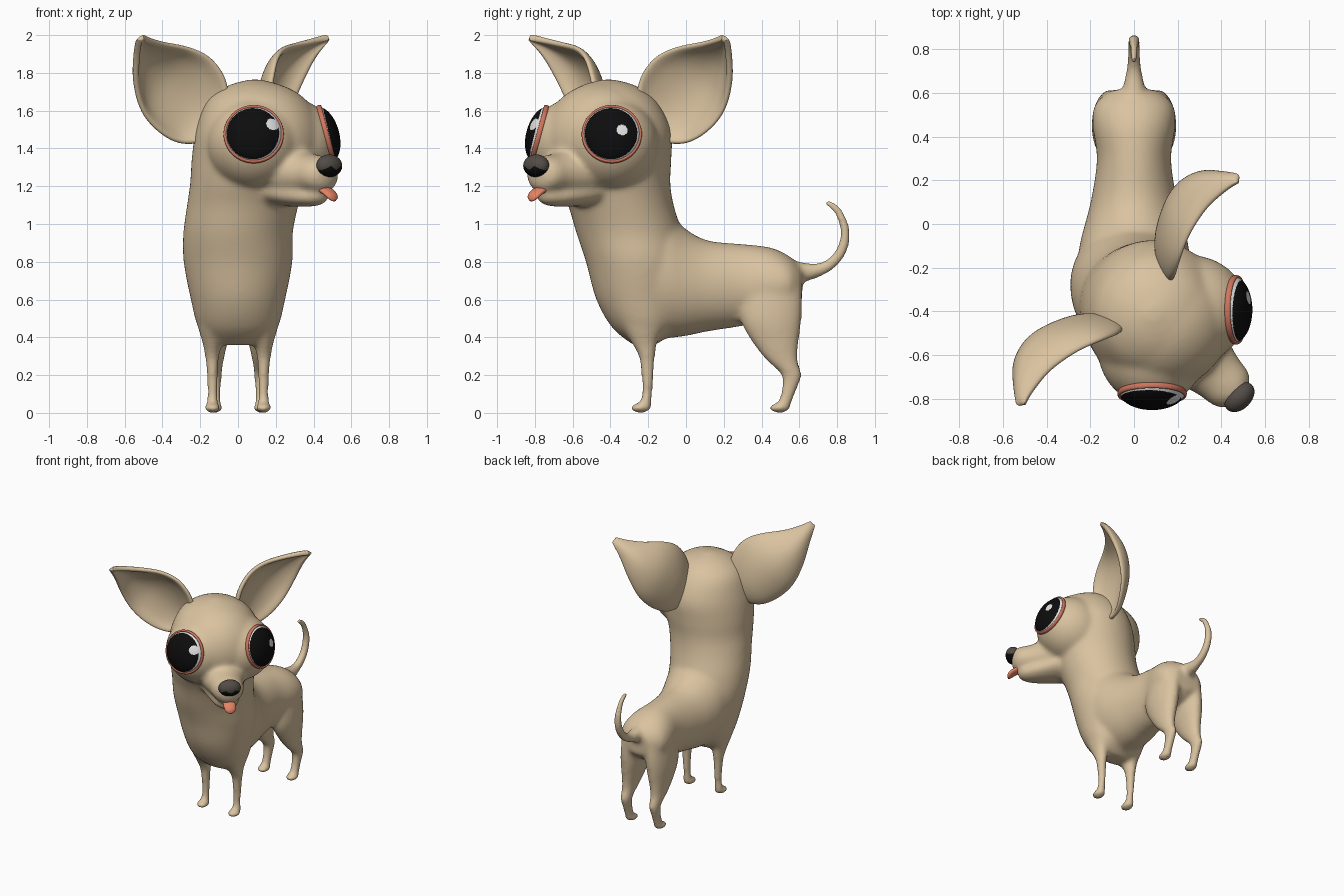
import bpy, bmesh, math
from mathutils import Vector as V

if "Cube" in bpy.data.objects:
    bpy.data.objects.remove(bpy.data.objects["Cube"])


def material(name, rgb):
    m = bpy.data.materials.new(name)
    m.diffuse_color = (*rgb, 1)
    m.use_nodes = True
    m.node_tree.nodes["Principled BSDF"].inputs["Base Color"].default_value = m.diffuse_color
    return m


TAN = material("tan coat", (0.70, 0.545, 0.35))
BLACK = material("black", (0.004, 0.004, 0.004))
WHITE = material("eye white", (0.78, 0.78, 0.78))
RIM = material("pink eyelid", (0.62, 0.18, 0.11))
GREY = material("dark grey nose", (0.085, 0.073, 0.062))
TONGUE = material("pink tongue", (0.78, 0.23, 0.13))

# The head is turned 45 degrees: its own forward and sideways axes
HEAD = V((0.09, -0.40, 0))
FWD = V((1, -1, 0)).normalized()
SIDE = V((1, 1, 0)).normalized()
X, Y, UP = V((1, 0, 0)), V((0, 1, 0)), V((0, 0, 1))


def flip(p):
    """Mirror a point across the plane of the turned head."""
    return V((-0.31 - p[1], -0.31 - p[0], p[2]))


def spline(rows, n):
    """Smooth in-between rows of numbers (Catmull-Rom)."""
    out, last = [], len(rows) - 1
    for k in range(n + 1):
        t = k / n * last
        i = min(int(t), last - 1)
        t -= i
        a, b, c, d = (rows[max(0, min(last, j))] for j in (i - 1, i, i + 1, i + 2))
        out.append([0.5 * (2 * q + (r - p) * t + (2 * p - 5 * q + 4 * r - s) * t * t
                           + (3 * q - p - 3 * r + s) * t ** 3)
                    for p, q, r, s in zip(a, b, c, d)])
    return out


def loft(bm, rings, sides=32):
    """Closed skin over elliptic rings (centre, half axis u, half axis v)."""
    loops = []
    for c, u, v in rings:
        loops.append([bm.verts.new(c + u * math.cos(a) + v * math.sin(a))
                      for a in (2 * math.pi * i / sides for i in range(sides))])
    for a, b in zip(loops, loops[1:]):
        for i in range(sides):
            j = (i + 1) % sides
            bm.faces.new((a[i], a[j], b[j], b[i]))
    bm.faces.new(loops[0][::-1])
    bm.faces.new(loops[-1])


def ball(bm, c, f, s, u, sub=4):
    """Ellipsoid with three half axes."""
    for v in bmesh.ops.create_icosphere(bm, subdivisions=sub, radius=1)["verts"]:
        v.co = V(c) + f * v.co.x + s * v.co.y + u * v.co.z


def finish(bm, name, mats):
    bmesh.ops.recalc_face_normals(bm, faces=bm.faces[:])
    me = bpy.data.meshes.new(name)
    for f in bm.faces:
        f.smooth = True
    bm.to_mesh(me)
    bm.free()
    ob = bpy.data.objects.new(name, me)
    bpy.context.collection.objects.link(ob)
    for m in mats:
        me.materials.append(m)
    return ob


# Eyes: name, centre, outward direction, highlight (sideways, up, size)
EYE = V((.083, -.764, 1.472))
eyes = (("right", EYE, V((0, -1, .27)).normalized(), (-.10, .043, .033)),
        ("left", flip(EYE), V((1, 0, .27)).normalized(), (-.055, .006, .029)))

bm = bmesh.new()

# Chest, neck and back of head: z, x, y, half width, half depth
rows = [(.36, 0, -.22, .13, .06), (.45, 0, -.22, .21, .17), (.6, 0, -.24, .25, .235),
        (.8, 0, -.26, .288, .27), (.95, 0, -.30, .29, .28), (1.1, .025, -.345, .295, .28),
        (1.22, .05, -.38, .303, .297), (1.35, .075, -.395, .32, .318), (1.5, .095, -.415, .317, .335),
        (1.65, .09, -.41, .255, .255), (1.73, .09, -.41, .15, .15), (1.765, .09, -.41, .03, .03)]
loft(bm, [(V((x, y, z)), X * a, Y * b) for z, x, y, a, b in spline(rows, 55)], 48)

# Trunk: y, z, half width, half height
rows = [(-.22, .78, .26, .40), (-.1, .735, .25, .34), (0, .69, .225, .283), (.12, .672, .195, .24),
        (.3, .677, .17, .217), (.45, .685, .19, .19), (.55, .68, .178, .148), (.615, .68, .10, .09)]
loft(bm, [(V((0, y, z)), X * a, UP * b) for y, z, a, b in spline(rows, 36)], 48)

# Legs: z, x, y, half width, half depth, plus a foot
front = [(.6, .13, -.24, .09, .16), (.47, .135, -.225, .08, .12), (.38, .137, -.222, .054, .073),
         (.3, .137, -.207, .039, .045), (.2, .135, -.204, .031, .034), (.1, .135, -.206, .028, .030),
         (.03, .135, -.215, .034, .034)]
hind = [(.72, .09, .46, .085, .15), (.58, .105, .452, .085, .165), (.48, .112, .452, .082, .16),
        (.38, .118, .472, .065, .127), (.28, .123, .507, .048, .085), (.2, .123, .56, .038, .055),
        (.12, .123, .545, .033, .041), (.03, .123, .515, .035, .035)]
for s in (-1, 1):
    for rows, fy in ((front, -.24), (hind, .495)):
        loft(bm, [(V((s * x, y, z)), X * a, Y * b) for z, x, y, a, b in spline(rows, 30)], 24)
        ball(bm, (s * rows[-1][1], fy, .026), Y * .059, X * .045, UP * .028, 3)

# Tail: y, z, radius
path = spline([(.54, .74, .07), (.62, .745, .054), (.70, .755, .038), (.78, .80, .032), (.832, .88, .030),
               (.842, .97, .027), (.81, 1.06, .024), (.77, 1.10, .021), (.735, 1.118, .015)], 50)
rings = []
for i, (y, z, r) in enumerate(path):
    a, b = path[max(i - 1, 0)], path[min(i + 1, 50)]
    n = V((0, a[1] - b[1], b[0] - a[0])).normalized()
    rings.append((V((0, y, z)), X * r, n * r))
loft(bm, rings, 20)

# Forehead and the bulges that hold the eyes
ball(bm, (.135, -.445, 1.44), FWD * .31, SIDE * .325, UP * .31)
for name, c, n, glint in eyes:
    u = n.cross(UP).normalized()
    ball(bm, c - n * .20, n * .262, u * .25, u.cross(n) * .245)

# Muzzle and lower jaw: distance forward, z, half width, half height
muzzle = [(.05, 1.32, .22, .18), (.2, 1.30, .20, .16), (.32, 1.275, .155, .132), (.42, 1.265, .125, .107),
          (.5, 1.262, .112, .098), (.545, 1.262, .08, .08), (.565, 1.265, .03, .04)]
jaw = [(.05, 1.20, .16, .1), (.2, 1.18, .15, .085), (.35, 1.155, .115, .065),
       (.45, 1.147, .083, .052), (.505, 1.15, .05, .037), (.52, 1.15, .02, .015)]
for rows in (muzzle, jaw):
    loft(bm, [(HEAD + FWD * d + UP * z, SIDE * a, UP * b) for d, z, a, b in spline(rows, 30)], 32)

# Melt everything into one smooth skin
body = finish(bm, "body", [TAN])
mod = body.modifiers.new("melt", "REMESH")
mod.mode = "VOXEL"
mod.voxel_size = 0.0125
mod.use_smooth_shade = True
mod = body.modifiers.new("soften", "SMOOTH")
mod.factor = 0.5
mod.iterations = 22

# Ears: ribs between the top edge and the bottom edge, cupped backwards
top = spline([(-.05, -.485, 1.69), (-.075, -.505, 1.79), (-.15, -.535, 1.885), (-.26, -.585, 1.935),
              (-.38, -.67, 1.955), (-.46, -.765, 1.975), (-.50, -.83, 1.99)], 16)
low = spline([(-.17, -.46, 1.435), (-.30, -.49, 1.425), (-.415, -.55, 1.485), (-.505, -.61, 1.595),
              (-.54, -.68, 1.745), (-.535, -.755, 1.88), (-.525, -.835, 1.975)], 16)
for name, turn, pull in (("right_ear", V, 0), ("left_ear", flip, -.04)):
    bm = bmesh.new()
    grid = []
    for i, (a, b) in enumerate(zip(top, low)):
        cup = 0.105 * math.sin(math.pi * (0.1 + 0.9 * i / 16)) ** 0.8 if i < 16 else 0
        back = V((-.4, .9, .05)) * cup
        row = []
        for k in range(11):
            t = k / 10
            p = V(a).lerp(V(b), t) + back * math.sin(math.pi * t) ** 0.7
            row.append(bm.verts.new(turn(p) + X * pull * i / 16))
        grid.append(row)
    for a, b in zip(grid, grid[1:]):
        for k in range(10):
            bm.faces.new((a[k], a[k + 1], b[k + 1], b[k]))
    ear = finish(bm, name, [TAN])
    mod = ear.modifiers.new("thickness", "SOLIDIFY")
    mod.thickness = 0.034
    mod.offset = 0
    ear.modifiers.new("round", "SUBSURF").levels = 2

# Eyeballs: black with a white edge and a highlight, ringed by a pink lid
for name, c, n, (gu, gv, gr) in eyes:
    u = n.cross(UP).normalized()
    v = u.cross(n)
    bm = bmesh.new()
    ball(bm, c, n * .082, u * .153, v * .151, 6)
    for f in bm.faces:
        d = f.calc_center_median() - c
        a, b = d.dot(u), d.dot(v)
        black = d.dot(n) > 0 and math.hypot(a - .004, b + .002) < .139 and math.hypot(a - gu, b - gv) > gr
        f.material_index = 0 if black else 1
    finish(bm, name + "_eye", [BLACK, WHITE])
    bm = bmesh.new()
    loops = []
    for i in range(64):
        t = 2 * math.pi * i / 64
        out = u * math.cos(t) + v * math.sin(t)
        loops.append([bm.verts.new(c + n * (.014 + .014 * math.sin(s)) + out * (.151 + .0085 * math.cos(s)))
                      for s in (2 * math.pi * j / 12 for j in range(12))])
    for i in range(64):
        a, b = loops[i - 1], loops[i]
        for j in range(12):
            bm.faces.new((a[j - 1], a[j], b[j], b[j - 1]))
    finish(bm, name + "_eyelid", [RIM])

# Nose with black nostrils on the lower front
bm = bmesh.new()
c = HEAD + FWD * .556 + UP * 1.308
ball(bm, c, FWD * .055, SIDE * .080, UP * .060, 5)
for f in bm.faces:
    p = f.calc_center_median() - c
    w = abs(p.dot(SIDE))
    f.material_index = int(p.dot(FWD) > -.03 and p.z < -.002 - abs(w - .036) * .55)
finish(bm, "nose", [GREY, BLACK])

# Tongue hanging out of the mouth
bm = bmesh.new()
rows = [(.44, 1.185, .035, .015), (.52, 1.18, .042, .017), (.56, 1.162, .043, .017),
        (.585, 1.14, .034, .014), (.595, 1.125, .012, .006)]
loft(bm, [(HEAD + FWD * d + UP * z, SIDE * a, (UP + FWD * .6) * b) for d, z, a, b in spline(rows, 20)], 24)
finish(bm, "tongue", [TONGUE])
